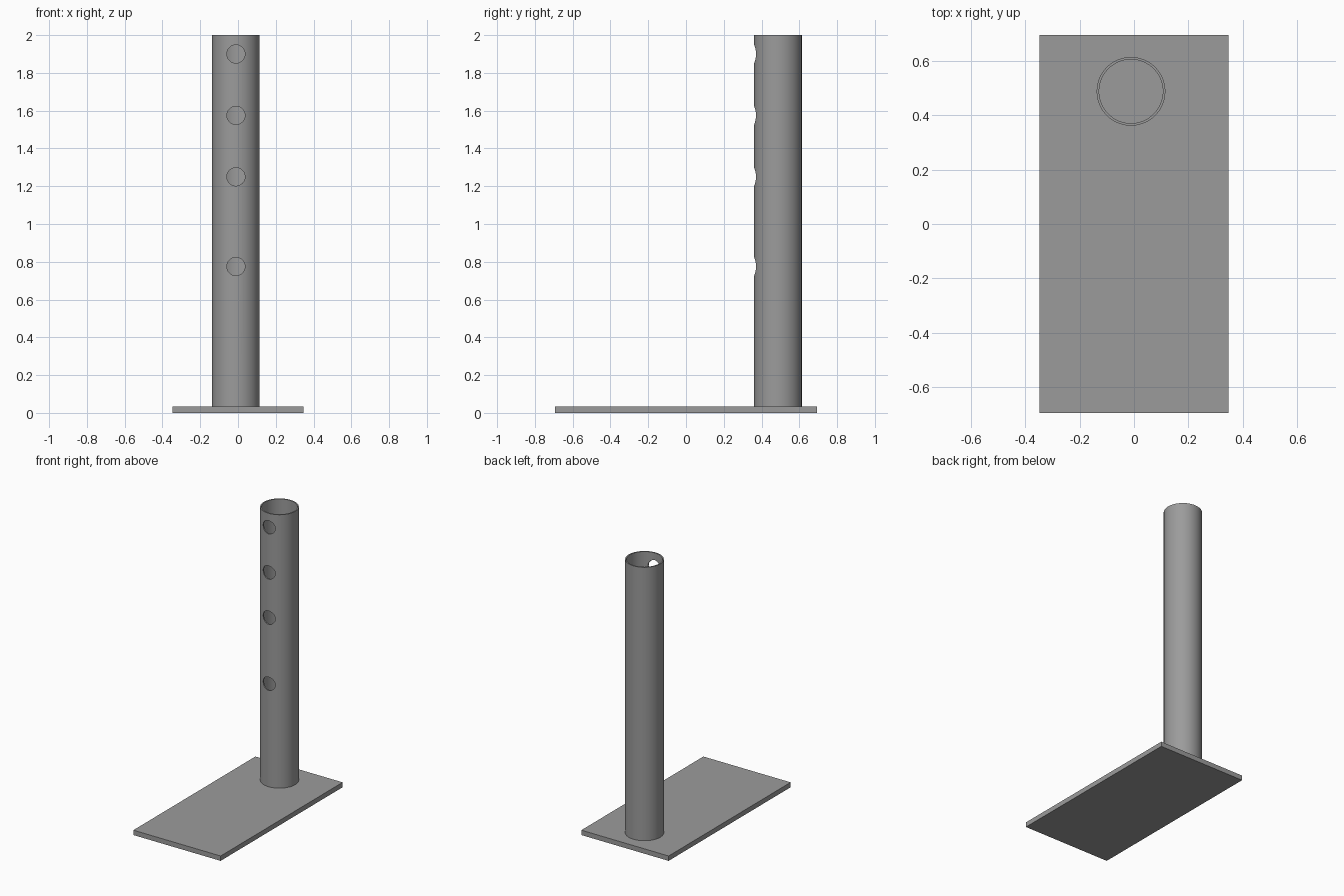
import bpy
import math

if "Cube" in bpy.data.objects:
    bpy.data.objects.remove(bpy.data.objects["Cube"])

# Dimensions
PLATE_X, PLATE_Y, PLATE_H = 0.694, 1.386, 0.035
POST_X, POST_Y = -0.011, 0.487
R_OUT, R_IN, TOP = 0.126, 0.117, 2.0
HOLE_R, HOLE_Z = 0.048, (0.775, 1.25, 1.575, 1.9)

grey = bpy.data.materials.new("grey_metal")
grey.diffuse_color = (0.33, 0.33, 0.33, 1)
grey.use_nodes = True
grey.node_tree.nodes["Principled BSDF"].inputs["Base Color"].default_value = grey.diffuse_color


def cylinder(name, radius, depth, location, rotation=(0, 0, 0), sides=96):
    bpy.ops.mesh.primitive_cylinder_add(vertices=sides, radius=radius, depth=depth,
                                        location=location, rotation=rotation)
    obj = bpy.context.object
    obj.name = name
    obj.data.materials.append(grey)
    return obj


def cut(target, cutter):
    mod = target.modifiers.new("cut", 'BOOLEAN')
    mod.operation, mod.solver, mod.object = 'DIFFERENCE', 'EXACT', cutter
    bpy.ops.object.select_all(action='DESELECT')
    bpy.context.view_layer.objects.active = target
    target.select_set(True)
    bpy.ops.object.modifier_apply(modifier=mod.name)
    bpy.data.objects.remove(cutter)


# Flat base plate
bpy.ops.mesh.primitive_cube_add(size=1, location=(0, 0, PLATE_H / 2))
plate = bpy.context.object
plate.name = "base_plate"
plate.scale = (PLATE_X, PLATE_Y, PLATE_H)
bpy.ops.object.transform_apply(location=False, rotation=False, scale=True)
plate.data.materials.append(grey)

# Hollow post, open at the top
mid = (PLATE_H + TOP) / 2
post = cylinder("post_tube", R_OUT, TOP - PLATE_H, (POST_X, POST_Y, mid))
cut(post, cylinder("bore_cutter", R_IN, TOP, (POST_X, POST_Y, mid)))

# Round holes through the front wall only
for z in HOLE_Z:
    cut(post, cylinder("hole_cutter", HOLE_R, 0.2, (POST_X, POST_Y - R_OUT, z),
                       (math.pi / 2, 0, 0), 48))

bpy.ops.object.select_all(action='DESELECT')
bpy.context.view_layer.objects.active = post
post.select_set(True)
bpy.ops.object.shade_smooth_by_angle(angle=math.radians(30))
